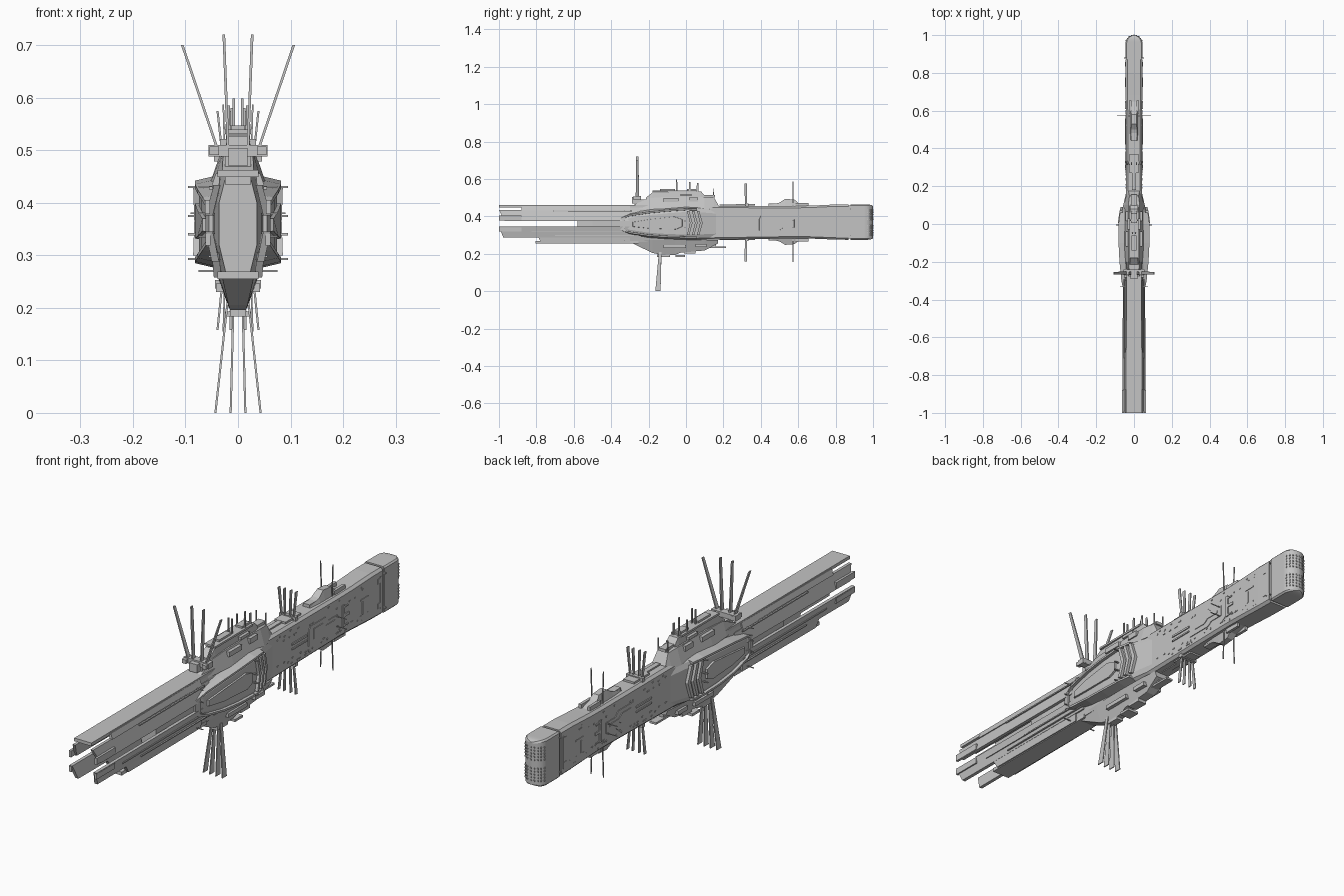
import bpy, bmesh, math, random
from mathutils import Vector

random.seed(4)
GREY = bpy.data.materials.new("hull grey")
GREY.diffuse_color = (0.55, 0.55, 0.55, 1)


def finish(name, bm, mirror=False):
    if mirror:
        geo = bmesh.ops.duplicate(bm, geom=bm.verts[:] + bm.edges[:] + bm.faces[:])["geom"]
        for v in geo:
            if isinstance(v, bmesh.types.BMVert):
                v.co.x *= -1
    bmesh.ops.recalc_face_normals(bm, faces=bm.faces[:])
    me = bpy.data.meshes.new(name)
    bm.to_mesh(me)
    bm.free()
    me.materials.append(GREY)
    ob = bpy.data.objects.new(name, me)
    bpy.context.collection.objects.link(ob)
    return ob


def skin(bm, rings):
    """Join equal-length rings of 3D points into a closed solid."""
    rv = [[bm.verts.new(p) for p in r] for r in rings]
    n = len(rv[0])
    for a, b in zip(rv, rv[1:]):
        for i in range(n):
            bm.faces.new((a[i], a[(i + 1) % n], b[(i + 1) % n], b[i]))
    bm.faces.new(rv[0])
    bm.faces.new(rv[-1])


def loft(name, sections, mirror=False):
    bm = bmesh.new()
    skin(bm, [[(x, y, z) for x, z in s] for y, s in sections])
    return finish(name, bm, mirror)


def slab(name, yz, x0, x1, shrink=1.0, mirror=True):
    """Side-profile plate from x0 out to x1, outer face optionally shrunk."""
    cy = sum(p[0] for p in yz) / len(yz)
    cz = sum(p[1] for p in yz) / len(yz)
    at = lambda x, y: x(y) if callable(x) else x
    bm = bmesh.new()
    skin(bm, [[(at(x0, y), y, z) for y, z in yz],
              [(at(x1, y), cy + (y - cy) * shrink, cz + (z - cz) * shrink) for y, z in yz]])
    return finish(name, bm, mirror)


def add_box(bm, c, s):
    x, y, z = (d / 2 for d in s)
    skin(bm, [[(c[0] + i * x, c[1] + j * y, c[2] + k * z) for i, j in
               ((-1, -1), (1, -1), (1, 1), (-1, 1))] for k in (-1, 1)])


def boxes(name, items, mirror=False):
    bm = bmesh.new()
    for c, s in items:
        add_box(bm, c, s)
    return finish(name, bm, mirror)


def spars(name, items, mirror=True):
    """Vertical tapered blades: (base, tip, x width, base y width, tip y width)."""
    bm = bmesh.new()
    for p, q, wx, w0, w1 in items:
        skin(bm, [[(c[0] + i * wx / 2, c[1] + j * w / 2, c[2]) for i, j in
                   ((-1, -1), (1, -1), (1, 1), (-1, 1))] for c, w in ((p, w0), (q, w1))])
    return finish(name, bm, mirror)


def oct_ring(w, zb, zt, c=0.01):
    c = min(c, w * 0.5)
    return [(w, zb + c), (w, zt - c), (w - c, zt), (c - w, zt),
            (-w, zt - c), (-w, zb + c), (c - w, zb), (w - c, zb)]


def hexa(w, ws, zb=0.262, zt=0.455):
    return [(ws, zt), (w, 0.40), (w, 0.32), (ws, zb), (-ws, zb), (-w, 0.32), (-w, 0.40), (-ws, zt)]


# Main hull, with slightly taller rounded stern
loft("main_hull", [(-0.1, oct_ring(.043, .272, .457)), (0.6, oct_ring(.043, .283, .456)),
                   (0.68, oct_ring(.044, .281, .458)), (0.8, oct_ring(.045, .276, .464)),
                   (0.87, oct_ring(.045, .275, .464))])
boxes("stern_joint", [((0, .872, .37), (.082, .02, .175))])
loft("rounded_stern", [(0.88, oct_ring(.045, .275, .464, .006))] +
     [(0.955 + .045 * math.sin(a), oct_ring(max(.045 * math.cos(a), .002),
       .275 + .008 * math.sin(a) ** 4, .464 - .008 * math.sin(a) ** 4, .006))
      for a in (i * math.pi / 24 for i in range(13))])
# Thruster ports on the rounded stern
ports = []
for i in range(-4, 5):
    a = i * 0.3
    for z in [.30 + k * .0125 for k in range(5)] + [.385 + k * .0125 for k in range(5)]:
        ports.append(((.045 * math.sin(a), .955 + .045 * math.cos(a), z), (.005, .005, .006)))
boxes("thruster_ports", ports)

# Inner core of the forked bow
loft("bow_core", [(-0.58, hexa(.036, .022)), (-0.50, hexa(.045, .032)), (-0.3, hexa(.048, .036)),
                  (0.0, hexa(.048, .038))])
# Long bow plates: deck, leaning side blades, keel plate
boxes("bow_deck", [((0, -.6, .4555), (.078, .8, .013))])
boxes("bow_deck_rib", [((0, -.58, .443), (.05, .6, .016))])
boxes("bow_keel_plate", [((0, -.53, .262), (.078, .55, .014))])


def blade(name, ya, yb, pts, cut=0.0):
    """Leaning plate running along y; cut slants the front end along z."""
    z0 = min(p[1] for p in pts)
    bm = bmesh.new()
    z1 = max(p[1] for p in pts)
    skin(bm, [[(x, ya + cut * (z1 - z if cut > 0 else z0 - z), z) for x, z in pts],
              [(x * .94, yb, z) for x, z in pts]])
    finish(name, bm, True)


blade("upper_side_blade", -1.0, -.25, [(.034, .434), (.046, .434), (.062, .376), (.048, .376)], .5)
blade("lower_side_blade", -1.0, -.25, [(.048, .345), (.062, .345), (.050, .288), (.036, .288)], .4)
blade("upper_outer_plate", -.88, -.3, [(.034, .456), (.042, .456), (.05, .433), (.036, .433)])
blade("lower_outer_plate", -.8, -.3, [(.036, .305), (.05, .305), (.046, .258), (.032, .258)], .6)
boxes("blade_tip_pads", [((.058, -.94, .392), (.01, .12, .026)), ((.057, -.94, .33), (.01, .12, .022))], True)
boxes("flank_rails", [((.052, -.5, .428), (.006, .42, .005)), ((.056, -.55, .318), (.006, .55, .005)),
                      ((.053, -.45, .298), (.006, .5, .004))], True)

# Bulging side armour amidships
STA = [(-.35, .052, .325, .392), (-.3, .063, .308, .412), (-.2, .073, .293, .427), (-.1, .078, .286, .437),
       (0, .078, .283, .444), (.06, .070, .283, .443), (.17, .045, .288, .435)]


def side_x(y):
    for a, b in zip(STA, STA[1:]):
        if y <= b[0]:
            t = (y - a[0]) / (b[0] - a[0])
            return a[1] + t * (b[1] - a[1])
    return .043


loft("side_armour", [(y, [(.03, zt + .012), (w - .012, zt), (w - .004, zt - .02), (w - .004, zb + .02), (w - .012, zb), (.03, zb - .01)])
                     for y, w, zb, zt in STA], True)
# Overhanging rims along armour edges
for name, k, s in (("armour_upper_rim", 3, 1), ("armour_lower_rim", 2, -1)):
    loft(name, [(r[0], [(r[1] - .03, r[k] - s * .012), (r[1] + .004, r[k] - s * .010),
                        (r[1] + .004, r[k] - s * .002), (r[1] - .03, r[k] + s * .006)]) for r in STA[:6]], True)
slab("armour_nose_cap", [(-.352, .33), (-.352, .388), (-.325, .4), (-.325, .32)], .03, lambda y: side_x(y) + .004)
slab("armour_shield", [(-.29, .345), (-.2, .335), (-.05, .33), (-.015, .345), (-.015, .385), (-.06, .40), (-.2, .385), (-.29, .37)],
     .05, lambda y: side_x(y) + .004, .95)
# Slanted ribs behind the armour
for i in range(3):
    y = .005 + i * .027
    slab(f"armour_rib_{i}", [(y, .30), (y + .012, .30), (y + .03, .365), (y + .012, .43), (y, .43), (y + .016, .365)],
         .04, lambda y: side_x(y) + .008)


# Upper tower
def house(name, prof):
    """prof: (y, base z, top z, base half width, top half width)."""
    return loft(name, [(y, [(wb, zb), (wt, zt), (-wt, zt), (-wb, zb)]) for y, zb, zt, wb, wt in prof])


house("tower_base", [(-.28, .44, .462, .036, .03), (-.2, .44, .498, .045, .028), (-.1, .44, .505, .052, .03),
                     (.1, .44, .505, .05, .03), (.15, .44, .50, .042, .024), (.175, .44, .458, .036, .03)])
house("tower_upper", [(-.215, .48, .50, .026, .022), (-.18, .48, .527, .028, .02), (.08, .48, .534, .028, .02),
                      (.10, .48, .512, .026, .02)])
boxes("tower_roof", [((0, -.06, .535), (.05, .24, .008)), ((0, -.1, .541), (.026, .08, .012)),
                     ((0, .03, .54), (.03, .05, .014)), ((0, .12, .508), (.03, .07, .012))])
boxes("tower_side_blocks", [((.036, -.08, .488), (.02, .08, .02)), ((.034, .04, .49), (.02, .05, .022)),
                            ((.028, .0, .515), (.012, .06, .012))], True)
spars("tower_masts", [((.008, -.05, .53), (.008, -.05, .598), .005, .008, .006),
                      ((.018, .02, .52), (.018, .02, .585), .005, .008, .006),
                      ((.012, .062, .52), (.012, .062, .58), .004, .012, .008),
                      ((.02, .148, .49), (.022, .148, .55), .004, .006, .004)])
# Antenna yoke and tall antennas
boxes("antenna_yoke", [((0, -.255, .499), (.112, .03, .022)), ((0, -.275, .487), (.036, .03, .034)),
                       ((0, -.235, .475), (.05, .06, .03)), ((.045, -.262, .499), (.018, .045, .016)),
                       ((-.045, -.262, .499), (.018, .045, .016))])
spars("tall_antennas", [((.019, -.26, .505), (.027, -.26, .72), .005, .018, .012),
                        ((.04, -.26, .505), (.106, -.26, .70), .005, .018, .012)])

# Lower keel tower and its fins
house("keel_tower", [(-.29, .275, .258, .036, .03), (-.18, .275, .205, .042, .018), (-.12, .275, .192, .044, .014),
                     (-.06, .275, .194, .044, .014), (-.03, .275, .206, .044, .02), (.1, .275, .218, .042, .02),
                     (.17, .275, .255, .036, .028)])
boxes("keel_details", [((0, -.03, .188), (.05, .05, .01)), ((0, -.12, .19), (.03, .07, .014)),
                       ((0, .02, .208), (.04, .06, .014)), ((0, .17, .234), (.03, .09, .008)),
                       ((0, .14, .246), (.02, .04, .03))])
boxes("keel_side_blocks", [((.034, -.06, .238), (.016, .12, .016)), ((.034, .08, .245), (.02, .06, .016))], True)
spars("keel_fins", [((.009, -.138, .195), (.014, -.15, 0), .004, .014, .028),
                    ((.02, -.138, .21), (.043, -.15, 0), .004, .014, .028)])

# Aft deck houses, top and bottom
house("aft_house_top", [(.44, .45, .458, .02, .016), (.5, .45, .474, .024, .016), (.53, .45, .494, .024, .013),
                        (.58, .45, .49, .024, .013), (.6, .45, .472, .024, .018), (.65, .45, .457, .024, .02)])
house("aft_house_bottom", [(.44, .29, .281, .02, .016), (.5, .29, .266, .024, .016), (.53, .29, .248, .024, .013),
                           (.58, .29, .252, .024, .013), (.6, .29, .268, .024, .018), (.65, .29, .282, .024, .02)])
deck = []
for z in (.462, .277):
    deck += [((0, .325, z), (.075, .016, .016)), ((0, .32, z), (.05, .1, .008)), ((.02, .62, z), (.012, .07, .022)),
             ((-.02, .62, z), (.012, .07, .022)), ((0, .47, z), (.03, .06, .014)), ((0, .25, z), (.02, .14, .006))]
boxes("deck_fittings", deck)
# Secondary antennas above and below
spars("mid_antennas", [((x, .32, z0), (x * t, .32, z1), .004, .010, .014)
                       for x, t in ((.012, 1.2), (.026, 1.5)) for z0, z1 in ((.455, .575), (.285, .158))])
spars("aft_antennas", [((.024, .572, z0), (.028, .572, z1), .003, .006, .004) for z0, z1 in ((.455, .587), (.285, .155))])

# Sideways sensor spikes
boxes("side_spikes", [((.08, -.005, z), (.03, .006, .004)) for z in (.43, .375, .34, .293)] +
      [((.06, -.33, z), (.03, .004, .003)) for z in (.43, .38, .335, .27)] +
      [((.06, .572, z), (.06, .003, .003)) for z in (.38, .34)] + [((.046, .88, z), (.014, .005, .004)) for z in (.44, .3)], True)

# Flank panels on the aft hull
slab("flank_panel", [(.39, .325), (.5, .325), (.52, .34), (.58, .34), (.58, .385), (.52, .385), (.5, .405), (.4, .405), (.39, .385)],
     .04, .0455, .98)
slab("flank_panel_inner", [(.42, .345), (.48, .345), (.5, .36), (.56, .36), (.56, .372), (.5, .372), (.48, .388), (.42, .388)],
     .04, .048, .97)
boxes("flank_strips", [((.043, .335, .375), (.008, .1, .008)), ((.043, .335, .355), (.008, .1, .006)),
                       ((.043, .615, .365), (.008, .012, .09)), ((.043, .635, .365), (.008, .03, .012)),
                       ((.043, .63, .40), (.008, .03, .006)), ((.043, .63, .325), (.008, .03, .006)),
                       ((.044, .75, .385), (.006, .05, .006)), ((.044, .74, .35), (.006, .006, .05)),
                       ((.044, .855, .37), (.006, .006, .13)), ((.044, .845, .42), (.006, .02, .02)),
                       ((.044, .845, .32), (.006, .02, .02))], True)
# Scattered hull ports
boxes("hull_ports", [((.0435, random.uniform(.18, .84), random.choice((.30, .31, .32, .41, .425, .435))),
                      (.004, .007, .005)) for _ in range(60)], True)
